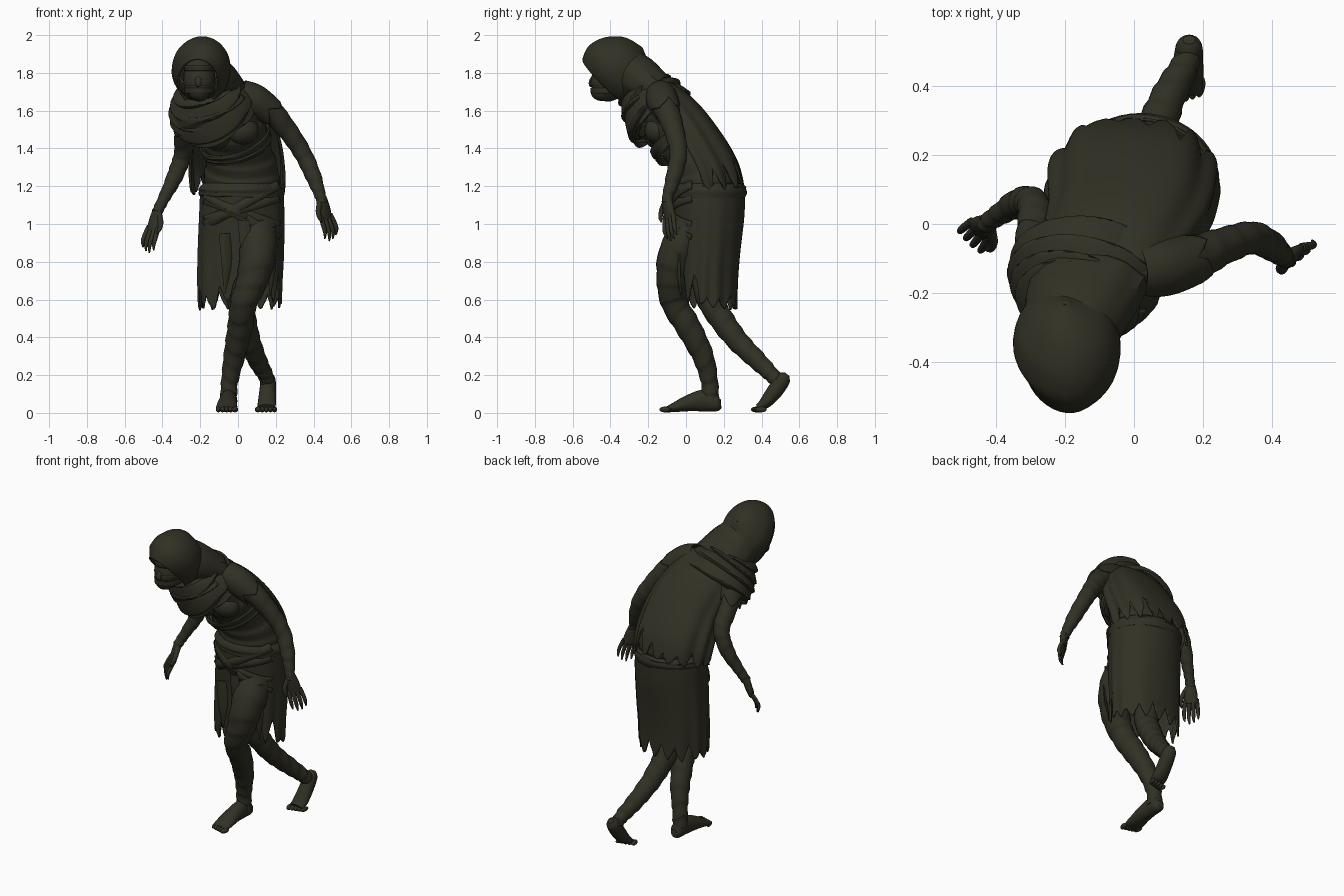
import bpy, bmesh, math, random
from mathutils import Vector, Matrix, Euler

random.seed(4)
cloth = bpy.data.materials.new("dark olive cloth")
cloth.diffuse_color = (0.031, 0.030, 0.018, 1)


def finish(name, bm, thick=0, angle=40):
    bmesh.ops.recalc_face_normals(bm, faces=bm.faces)
    me = bpy.data.meshes.new(name)
    bm.to_mesh(me)
    bm.free()
    me.materials.append(cloth)
    me.shade_smooth()
    me.set_sharp_from_angle(angle=math.radians(angle))
    ob = bpy.data.objects.new(name, me)
    bpy.context.collection.objects.link(ob)
    if thick:
        m = ob.modifiers.new("thickness", 'SOLIDIFY')
        m.thickness = thick
        m.offset = 0
    return ob


def sample(pts, s):
    # smooth interpolation through control points, s in 0..1 (may overshoot)
    n = len(pts) - 1
    i = min(max(int(s * n), 0), n - 1)
    t = s * n - i
    g = lambda k: pts[min(max(k, 0), n)]
    a, b, c, d = g(i - 1), g(i), g(i + 1), g(i + 2)
    return [0.5 * (2 * q + (r - p) * t + (2 * p - 5 * q + 4 * r - w) * t * t
                   + (3 * q - p - 3 * r + w) * t ** 3) for p, q, r, w in zip(a, b, c, d)]


def loft(name, pts, rows=24, cols=24, u0=(1, 0, 0), u1=None, arc=None, hem=None,
         wraps=0, amp=0.005, slant=0.35, thick=0, folds=0):
    # elliptical sections (x, y, z, ra, rb) swept along a smooth path
    pts = [tuple(p) if len(p) == 5 else tuple(p) + (p[3],) for p in pts]
    u0, u1 = Vector(u0), Vector(u1 or u0)
    bm = bmesh.new()
    grid = []
    nc = cols + 1 if arc else cols
    angs = [math.radians(arc[0] + (arc[1] - arc[0]) * j / cols) if arc
            else 2 * math.pi * j / cols for j in range(nc)]
    lens = [hem(math.degrees(a), j) if hem else 1 for j, a in enumerate(angs)]
    for i in range(rows + 1):
        row = []
        for a, f in zip(angs, lens):
            s = i / rows * f
            x, y, z, ra, rb = sample(pts, s)
            t = (Vector(sample(pts, min(s + .02, 1))[:3])
                 - Vector(sample(pts, max(min(s, 1) - .02, 0))[:3])).normalized()
            u = u0.lerp(u1, min(s, 1))
            u = (u - t * u.dot(t)).normalized()
            v = t.cross(u)
            w = (s * wraps + slant * math.sin(a + 5 * s)) % 1
            k = amp * min(w, (1 - w) * 3) if wraps else 0
            k += folds * s * math.sin(9 * a + 3 * math.sin(2 * a))
            row.append(bm.verts.new(Vector((x, y, z)) + u * (ra + k) * math.cos(a)
                                    + v * (rb + k) * math.sin(a)))
        grid.append(row)
    for r0, r1 in zip(grid, grid[1:]):
        for j in range(cols):
            k = (j + 1) % nc
            bm.faces.new((r0[j], r0[k], r1[k], r1[j]))
    if not (arc or hem or thick):
        bm.faces.new(grid[0])
        bm.faces.new(grid[-1])
    return finish(name, bm, thick)


def ball(name, c, r, rot=(0, 0, 0)):
    bm = bmesh.new()
    mat = Matrix.LocRotScale(Vector(c), Euler([math.radians(d) for d in rot]), Vector(r))
    bmesh.ops.create_uvsphere(bm, u_segments=20, v_segments=14, radius=1, matrix=mat)
    return finish(name, bm)


def teeth(depth, base=1.0, period=8):
    # ragged hem: pointed teeth of random depth
    size = [random.uniform(.35, 1.2) for _ in range(40)]
    return lambda a, j: base - depth * abs(j % period - period / 2) / (period / 2) \
        * size[(j + period // 2) // period] + .05 * (size[j // period] - .8) + random.uniform(-.012, .012)


# torso wrapped in bandages
loft("torso", [(.02, .12, 1.08, .2, .18), (.02, .10, 1.25, .195, .165), (0, .03, 1.40, .17, .145),
               (-.04, -.06, 1.54, .175, .15), (-.09, -.13, 1.645, .17, .10),
               (-.14, -.2, 1.73, .08, .08)], 64, 40, u1=(.93, -.2, .32), wraps=8, amp=.012)
for side, x, z in (("right", -.12, 1.47), ("left", .02, 1.495)):
    ball("chest_" + side, (x, -.15, z), (.09, .07, .075))
loft("chest_band", [(.0, .0, 1.40, .178, .158), (-.02, -.03, 1.455, .186, .168)], 10, 40,
     u0=(.96, -.1, .2), wraps=2, amp=.012, thick=.01)

# hood, face and bandages over the face
loft("hood", [(-.2, -.235, 1.93, .003, .003), (-.2, -.265, 1.905, .085, .11),
              (-.197, -.31, 1.86, .138, .172), (-.196, -.37, 1.80, .148, .198),
              (-.21, -.42, 1.75, .108, .172)], 24, 36, u0=(1, .12, 0), thick=.012)
loft("hood_nape", [(-.19, -.32, 1.82, .125, .11), (-.165, -.25, 1.765, .152, .122),
                   (-.12, -.14, 1.685, .165, .10)], 16, 36, u0=(.98, 0, .1), thick=.01, folds=.004)
ball("head", (-.205, -.40, 1.77), (.085, .10, .125), (-20, 0, 0))
ball("nose", (-.21, -.495, 1.755), (.018, .018, .032), (-20, 0, 0))
ball("jaw", (-.205, -.44, 1.70), (.058, .065, .05))
for i, z in enumerate((1.705, 1.745, 1.825)):
    loft("face_band_%d" % i, [(-.205, -.405, z - .015, .076, .096), (-.205, -.405, z + .015, .078, .099)],
         3, 28, u0=(1, 0, .15 * (i - 1)), thick=.006)

# draped scarf: overlapping folded layers around the neck
loft("neck", [(-.13, -.15, 1.66, .12, .12), (-.19, -.3, 1.8, .09, .1)], 6, 24)
loft("scarf", [(-.18, -.245, 1.725, .12, .11), (-.17, -.22, 1.69, .16, .135),
               (-.15, -.17, 1.63, .2, .165), (-.13, -.12, 1.57, .205, .165)],
     60, 48, u0=(.98, 0, .1), u1=(.95, -.1, .28), wraps=4, amp=.03, slant=.3, thick=.01)
loft("scarf_drape", [(-.16, -.2, 1.66, .18, .15), (-.13, -.14, 1.57, .2, .18),
                     (-.1, -.1, 1.52, .18, .175)], 40, 36, u0=(.95, -.1, .25), arc=(15, 165),
     wraps=4, amp=.022, slant=.5, thick=.01, hem=lambda a, j: .35 + .4 * math.sin(math.radians(a)))

# ragged cape down the back
loft("cape", [(-.10, -.14, 1.68, .175, .09), (-.06, -.065, 1.57, .21, .14), (-.015, .03, 1.42, .235, .165),
              (-.005, .11, 1.27, .245, .178), (.0, .14, 1.15, .235, .18)], 36, 90,
     u0=(.93, -.15, .3), u1=(1, 0, 0), arc=(170, 370), hem=teeth(.24, .98, 10), folds=.010, thick=.01)

# ragged skirt, open over the front thigh and notched at the left side
tooth = teeth(.18, 1.0)
loft("skirt", [(.02, .12, 1.20, .215, .188), (.02, .12, 1.05, .22, .186), (.015, .115, .85, .222, .170),
               (.01, .11, .70, .218, .165), (.01, .11, .55, .212, .163)], 28, 120, thick=.01, folds=.006,
     hem=lambda a, j: tooth(a, j) - .42 * math.exp(-((a - 72) / 25) ** 2) - .2 * math.exp(-((a - 22) / 9) ** 2))
loft("waist_sash", [(.02, .12, 1.215, .2, .178), (.02, .12, 1.18, .222, .194), (.02, .12, 1.14, .214, .186)],
     14, 48, wraps=2, amp=.008, thick=.008)
for i, k in enumerate((-.6, -.35, .3, .55)):
    c, n = Vector((.02, .12, 1.04 + .02 * i)), Vector((k, 0, -1)).normalized() * .025
    w = .222 * math.sqrt(1 + k * k)
    loft("hip_strap_%d" % i, [(*(c - n), w, .192), (*(c + n), w, .194)], 2, 32,
         arc=(28, 152), thick=.008)
# torn strips hanging in front
for i, (x, y, z0, z1) in enumerate(((.03, -.08, 1.02, .74), (-.07, -.065, .95, .62), (.17, -.045, .98, .62))):
    loft("hanging_strip_%d" % i, [(x, y, z0, .032, .008), (x + .01, y, (z0 + z1) / 2, .028, .007),
                                  (x, y + .02, z1, .003, .003)], 10, 8, u0=(1, .3 * i, 0))

# arms wrapped in bandages
loft("arm_left", [(.06, -.13, 1.67, .075), (.17, -.10, 1.60, .064), (.27, -.06, 1.485, .051),
                  (.345, -.04, 1.37, .045), (.40, -.065, 1.25, .04), (.435, -.095, 1.15, .028),
                  (.445, -.1, 1.11, .026)], 70, 20, u0=(.6, 0, .8), u1=(.8, .5, 0), wraps=10)
loft("arm_right", [(-.24, -.12, 1.60, .07), (-.28, -.03, 1.49, .056), (-.292, .055, 1.37, .046),
                   (-.335, .06, 1.25, .041), (-.395, .025, 1.13, .029), (-.43, 0, 1.06, .026)],
     70, 20, u1=(-.8, .4, 0), wraps=10)
loft("sleeve_left", [(.01, -.135, 1.69, .072), (.09, -.125, 1.655, .08), (.19, -.095, 1.58, .070)],
     16, 32, u0=(.6, 0, .8), hem=teeth(.3), thick=.008)
loft("sleeve_right", [(-.22, -.13, 1.63, .075), (-.26, -.085, 1.57, .076), (-.282, -.03, 1.48, .066)],
     16, 32, hem=teeth(.3), thick=.008)


def hand(side, w, d, s, c):
    # palm, four curled fingers and a thumb; d along, s across, c curl
    w, d, s, c = Vector(w), Vector(d).normalized(), Vector(s).normalized(), Vector(c)
    P = lambda a, b, e=0: tuple(w + d * a + s * b + c * e)
    loft("palm_" + side, [(*P(-.02, 0), .026, .022), (*P(.04, 0), .038, .022), (*P(.10, 0), .04, .016)],
         8, 16, u0=s)
    for i in range(4):
        b = (i - 1.5) * .022
        k = 1 - .12 * abs(i - 1.3)
        loft("finger_%s_%d" % (side, i), [(*P(.08, b), .013), (*P(.08 + .06 * k, b * 1.2, .015), .012),
             (*P(.08 + .105 * k, b * 1.25, .02), .010), (*P(.08 + .145 * k, b * 1.2, .005), .004)], 12, 10, u0=s)
    loft("thumb_" + side, [(*P(.01, -.02), .016), (*P(.05, -.05, .01), .014), (*P(.085, -.058, .02), .011),
                           (*P(.11, -.052, .025), .004)], 12, 10, u0=s)


hand("left", (.447, -.1, 1.125), (.2, .15, -1), (.7, .6, .15), (.6, -.5, 0))
hand("right", (-.43, 0, 1.06), (-.22, -.2, -1), (-.65, .6, .1), (-.5, -.8, 0))

# legs wrapped in bandages
loft("leg_left", [(.1, .06, 1.0, .105), (.105, -.045, .85, .096), (.075, -.072, .7, .081),
                  (.03, -.06, .58, .068), (.01, .015, .45, .064), (-.02, .09, .3, .054),
                  (-.045, .125, .16, .042), (-.05, .13, .06, .043)], 96, 24, wraps=12, amp=.007)
loft("leg_right", [(-.1, .12, 1.0, .105), (-.05, .105, .8, .09), (.005, .12, .62, .068),
                   (.03, .185, .5, .063), (.062, .275, .38, .055), (.105, .38, .275, .047),
                   (.145, .455, .2, .038), (.157, .485, .16, .034)], 96, 24, wraps=12, amp=.007)

# bare feet
loft("foot_left", [(-.045, .185, .05, .018, .022), (-.046, .165, .05, .038, .043), (-.05, .10, .065, .043, .058),
                   (-.055, .02, .053, .05, .045), (-.06, -.06, .03, .056, .026),
                   (-.06, -.10, .02, .05, .014)], 24, 20)
loft("foot_right", [(.16, .535, .205, .018, .016), (.16, .515, .18, .038, .04), (.157, .47, .115, .044, .042),
                    (.153, .42, .055, .048, .032), (.15, .38, .03, .047, .016)], 24, 20)
for side, cx, cy in (("left", -.06, -.1), ("right", .15, .385)):
    sgn = 1 if side == "left" else -1
    for i in range(5):
        off = (i - 2) * .022
        ball("toe_%s_%d" % (side, i), (cx - sgn * off, cy - .012 + .006 * i, .018),
             (.016 - .001 * i, .03, .015), (0, 0, sgn * (2 - i) * -6))
